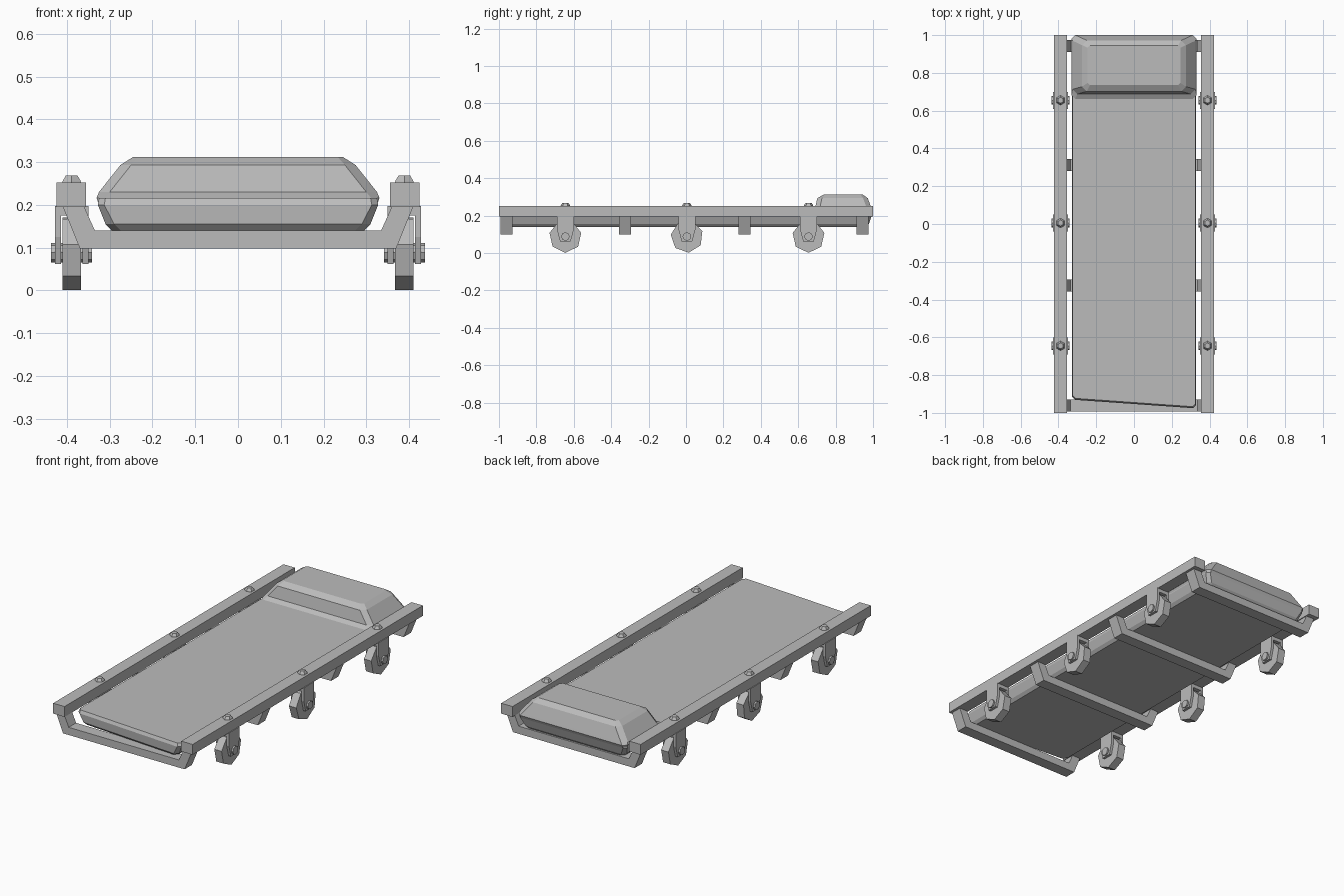
import bpy, bmesh, math

cube = bpy.data.objects.get("Cube")
if cube:
    bpy.data.objects.remove(cube)

grey = bpy.data.materials.new("plain grey")
grey.use_nodes = True
COLOUR = (0.5, 0.5, 0.5, 1)
grey.diffuse_color = COLOUR
grey.node_tree.nodes["Principled BSDF"].inputs["Base Color"].default_value = COLOUR


def loft(name, rings, mirror=False):
    """Skin closed rings of equal length and cap both ends."""
    bm = bmesh.new()
    loops = [[bm.verts.new(p) for p in ring] for ring in rings]
    n = len(loops[0])
    for a, b in zip(loops, loops[1:]):
        for i in range(n):
            j = (i + 1) % n
            bm.faces.new((a[i], a[j], b[j], b[i]))
    bm.faces.new(loops[0])
    bm.faces.new(loops[-1])
    bmesh.ops.recalc_face_normals(bm, faces=bm.faces)
    mesh = bpy.data.meshes.new(name)
    bm.to_mesh(mesh)
    bm.free()
    mesh.materials.append(grey)
    obj = bpy.data.objects.new(name, mesh)
    bpy.context.collection.objects.link(obj)
    if mirror:
        obj.modifiers.new("other side", 'MIRROR')
    return obj


def prism_x(name, profile, x0, x1):
    """Extrude a (y, z) profile along x, mirrored to the other side."""
    return loft(name, [[(x, y, z) for y, z in profile] for x in (x0, x1)], True)


def polygon(cy, cz, r, n, turn=-90):
    angles = [math.radians(turn + 360 * i / n) for i in range(n)]
    return [(cy + r * math.cos(a), cz + r * math.sin(a)) for a in angles]


def pad_ring(hx, front, back, z, cut, skew=0):
    """Rectangle with cut corners; skew slants the front edge."""
    f0, f1 = front + skew, front - skew
    return [(-hx + cut, f0, z), (hx - cut, f1, z), (hx, f1 + cut, z), (hx, back - cut, z),
            (hx - cut, back, z), (-hx + cut, back, z), (-hx, back - cut, z), (-hx, f0 + cut, z)]


# Side rails
prism_x("side_rail", [(-1, 0.195), (1, 0.195), (1, 0.252), (-1, 0.252)], 0.355, 0.424)

# Cross braces, bent up to the rails at both ends
half = [(0.37, 0.098), (0.41, 0.196), (0.36, 0.196), (0.335, 0.14)]
brace = half + [(-x, z) for x, z in reversed(half)]
for i, y in enumerate((-0.96, -0.325, 0.312, 0.943)):
    loft(f"cross_brace_{i + 1}", [[(x, yy, z) for x, z in brace] for yy in (y - 0.032, y + 0.032)])

# Mattress with a slightly slanted foot end
loft("mattress", [pad_ring(0.295, -0.935, 0.965, 0.14, 0.02, 0.02),
                  pad_ring(0.31, -0.95, 0.978, 0.155, 0.02, 0.022),
                  pad_ring(0.328, -0.953, 0.993, 0.2, 0.015, 0.022),
                  pad_ring(0.325, -0.945, 0.99, 0.216, 0.015, 0.022)])

# Headrest pillow
loft("headrest", [pad_ring(0.325, 0.66, 0.993, 0.2, 0.015),
                  pad_ring(0.331, 0.663, 1.0, 0.216, 0.02),
                  pad_ring(0.325, 0.688, 0.995, 0.23, 0.025),
                  pad_ring(0.275, 0.702, 0.972, 0.293, 0.025),
                  pad_ring(0.245, 0.735, 0.945, 0.312, 0.012)])

# Castors and the bolts that hold them
CX, AXLE_Z = 0.389, 0.088
for i, (y, turn) in enumerate(((-0.645, -90), (0.005, -84), (0.655, -90))):
    tag = i + 1
    prism_x(f"wheel_{tag}", polygon(y, AXLE_Z, 0.087, 7, turn), CX - 0.022, CX + 0.022)
    plate = [(y - 0.045, 0.197), (y - 0.045, 0.125), (y - 0.028, 0.062),
             (y + 0.028, 0.062), (y + 0.045, 0.125), (y + 0.045, 0.197)]
    prism_x(f"fork_inner_{tag}", plate, 0.35, 0.364)
    prism_x(f"fork_outer_{tag}", plate, 0.414, 0.428)
    top = [(y - 0.045, 0.175), (y + 0.045, 0.175), (y + 0.045, 0.197), (y - 0.045, 0.197)]
    prism_x(f"fork_bridge_{tag}", top, 0.364, 0.414)
    prism_x(f"axle_{tag}", polygon(y, AXLE_Z, 0.023, 8), 0.341, 0.437)
    rings = [[(px, py, z) for px, py in polygon(CX, y, r, 6)]
             for r, z in ((0.026, 0.25), (0.024, 0.256), (0.016, 0.268))]
    loft(f"rail_bolt_{tag}", rings, True)
